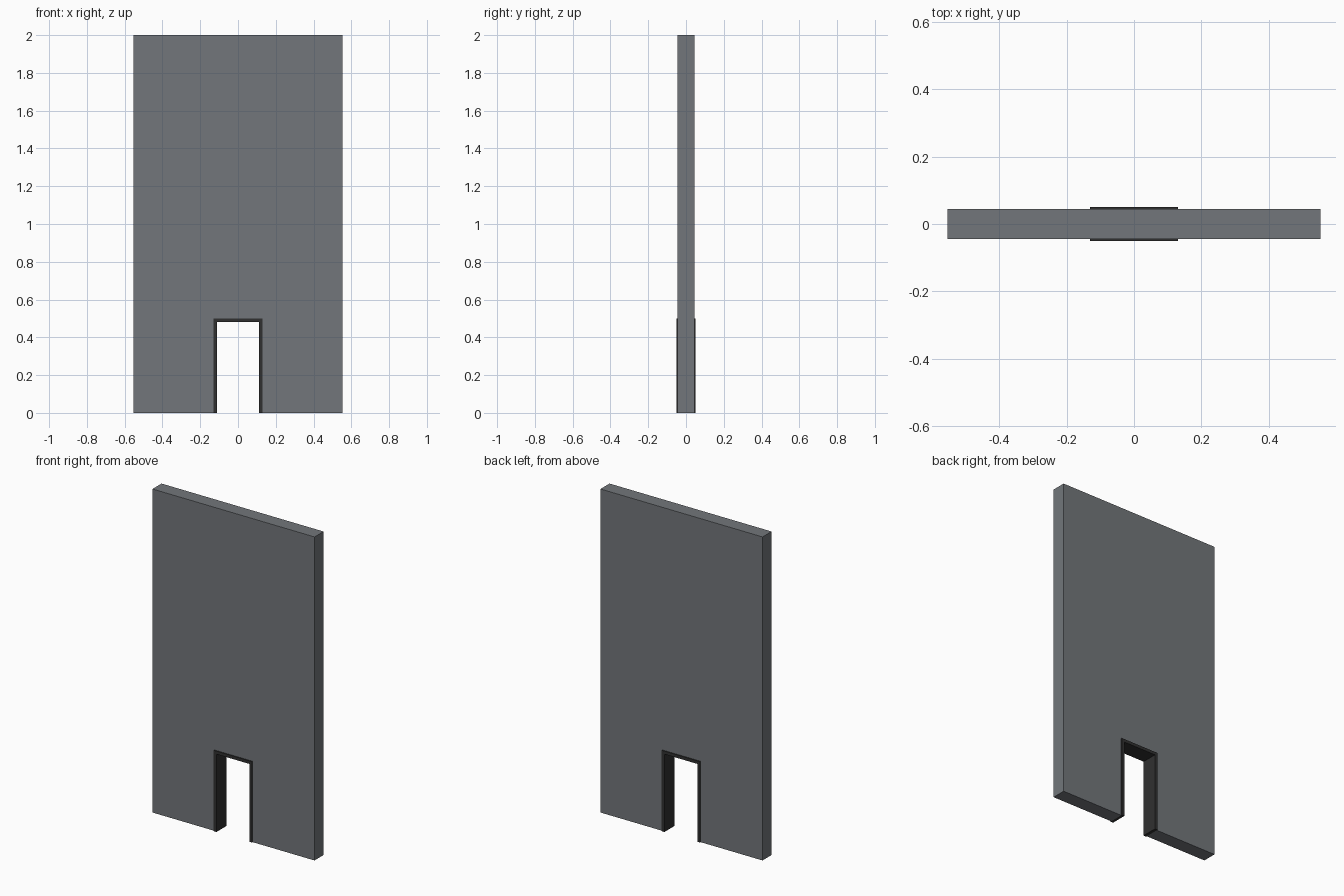
import bpy, bmesh

if "Cube" in bpy.data.objects:
    bpy.data.objects.remove(bpy.data.objects["Cube"])


def material(name, rgb):
    m = bpy.data.materials.new(name)
    m.diffuse_color = (*rgb, 1.0)
    m.use_nodes = True
    m.node_tree.nodes["Principled BSDF"].inputs["Base Color"].default_value = m.diffuse_color
    return m


def arch(name, half_w, top, hole_w, hole_top, depth, mat):
    """Extrude an upside-down U outline, centred on y = 0."""
    outline = [(-half_w, 0), (-hole_w, 0), (-hole_w, hole_top), (hole_w, hole_top),
               (hole_w, 0), (half_w, 0), (half_w, top), (-half_w, top)]
    bm = bmesh.new()
    face = bm.faces.new([bm.verts.new((x, -depth / 2, z)) for x, z in outline])
    ext = bmesh.ops.extrude_face_region(bm, geom=[face])
    verts = [v for v in ext["geom"] if isinstance(v, bmesh.types.BMVert)]
    bmesh.ops.translate(bm, verts=verts, vec=(0, depth, 0))
    bmesh.ops.recalc_face_normals(bm, faces=bm.faces)
    mesh = bpy.data.meshes.new(name)
    bm.to_mesh(mesh)
    bm.free()
    mesh.materials.append(mat)
    obj = bpy.data.objects.new(name, mesh)
    bpy.context.collection.objects.link(obj)
    return obj


wall_grey = material("wall grey", (0.17, 0.183, 0.197))
frame_dark = material("frame dark grey", (0.03, 0.03, 0.03))

# Wall panel with a doorway notch
arch("wall", 0.554, 2.0, 0.131, 0.50, 0.088, wall_grey)
# Door frame lining the notch, slightly proud of both wall faces
arch("door_frame", 0.131, 0.50, 0.1125, 0.481, 0.10, frame_dark)
